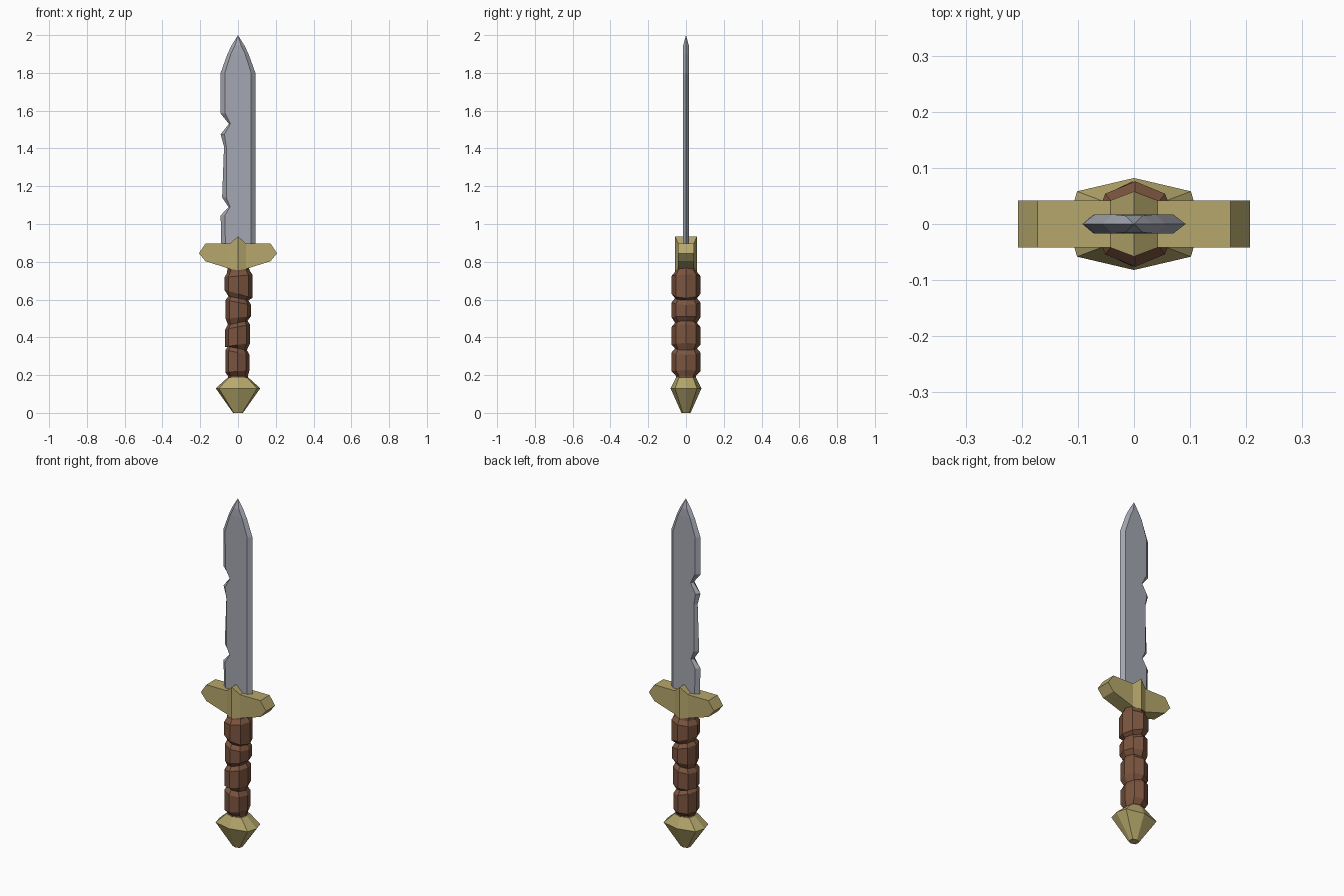
import bpy
import bmesh
from math import cos, sin, pi, copysign

cube = bpy.data.objects.get("Cube")
if cube:
    bpy.data.objects.remove(cube, do_unlink=True)


def material(name, rgb):
    mat = bpy.data.materials.new(name)
    mat.use_nodes = True
    mat.diffuse_color = (*rgb, 1)
    mat.node_tree.nodes["Principled BSDF"].inputs["Base Color"].default_value = (*rgb, 1)
    return mat


steel = material("steel", (0.37, 0.385, 0.44))
brass = material("dull brass", (0.47, 0.39, 0.15))
leather = material("brown leather", (0.2, 0.09, 0.05))


def loft(name, rings, mat):
    """Skin a stack of equal-sized rings, cap both ends, keep flat faces."""
    bm = bmesh.new()
    rows = [[bm.verts.new(p) for p in ring] for ring in rings]
    n = len(rows[0])
    for a, b in zip(rows, rows[1:]):
        for i in range(n):
            j = (i + 1) % n
            bm.faces.new((a[i], a[j], b[j], b[i]))
    bm.faces.new(rows[0])
    bm.faces.new(rows[-1])
    bmesh.ops.dissolve_degenerate(bm, dist=0.0005, edges=bm.edges)
    bmesh.ops.remove_doubles(bm, verts=bm.verts, dist=0.0005)
    bmesh.ops.recalc_face_normals(bm, faces=bm.faces)
    mesh = bpy.data.meshes.new(name)
    bm.to_mesh(mesh)
    bm.free()
    mesh.materials.append(mat)
    obj = bpy.data.objects.new(name, mesh)
    bpy.context.collection.objects.link(obj)
    return obj


def octagon(z, rx, ry, tilt=0, shift=0, square=0.72):
    """Eight-sided ring with points on the axes; tilt slopes it along x."""
    ring = []
    for i in range(8):
        c, s = cos(i * pi / 4), sin(i * pi / 4)
        if i % 2:
            c, s = copysign(square, c), copysign(0.71, s)
        ring.append((shift + rx * c, ry * s, z + tilt * rx * c))
    return ring


# Blade: bevelled hexagonal section, nicked along its right-hand edge
def blade_ring(z, left, left_ridge, right_ridge=0.07, right=0.092, t=0.017):
    return [(left, 0, z), (left_ridge, -t, z), (right_ridge, -t, z),
            (right, 0, z), (right_ridge, t, z), (left_ridge, t, z)]


nicks = [(0.87, -0.088, -0.066), (1.045, -0.092, -0.07), (1.09, -0.05, -0.042),
         (1.14, -0.084, -0.062), (1.41, -0.074, -0.062), (1.475, -0.092, -0.072),
         (1.53, -0.048, -0.04), (1.585, -0.092, -0.068), (1.8, -0.092, -0.07)]
blade = [blade_ring(*n) for n in nicks]
blade.append(blade_ring(1.9, -0.056, -0.038, 0.038, 0.056))
blade.append(blade_ring(1.945, -0.034, -0.016, 0.016, 0.034, 0.015))
blade.append(blade_ring(2.0, 0, 0, 0, 0, 0))
loft("blade", blade, steel)

# Crossguard: mirrored sections along x (x, low z, high z, half depth)
half = [(0.207, 0.845, 0.845, 0.042), (0.172, 0.803, 0.897, 0.042),
        (0.042, 0.762, 0.897, 0.042)]
sections = [(-x, *rest) for x, *rest in half] + [(0, 0.755, 0.935, 0.058)] + half[::-1]
loft("crossguard", [[(x, -d, lo), (x, d, lo), (x, d, hi), (x, -d, hi)]
                    for x, lo, hi, d in sections], brass)

# Grip: four leather bulges with narrow necks (low z, high z, radius, tilts, shift)
bulges = [(0.22, 0.32, 0.064, 0.1, -0.2, -0.003), (0.36, 0.455, 0.066, 0.15, 0.2, -0.002),
          (0.505, 0.585, 0.067, 0.1, -0.2, 0.002), (0.63, 0.725, 0.074, -0.3, 0.1, 0.002)]
grip = [octagon(0.17, 0.052, 0.052), octagon(0.195, 0.052, 0.052)]
for low, high, r, tilt_low, tilt_high, shift in bulges:
    grip.append(octagon(low, r, 0.076, tilt_low, shift))
    grip.append(octagon(high, r, 0.076, tilt_high, shift))
    grip.append(octagon(high + 0.022, r - 0.014, 0.058, tilt_high, shift))
grip.append(octagon(0.775, 0.055, 0.054))
loft("grip", grip, leather)

# Pommel: faceted gem shape
pommel = [(0, 0.026, 0.024), (0.13, 0.118, 0.082), (0.187, 0.055, 0.053)]
loft("pommel", [octagon(z, rx, ry, square=0.86) for z, rx, ry in pommel], brass)
